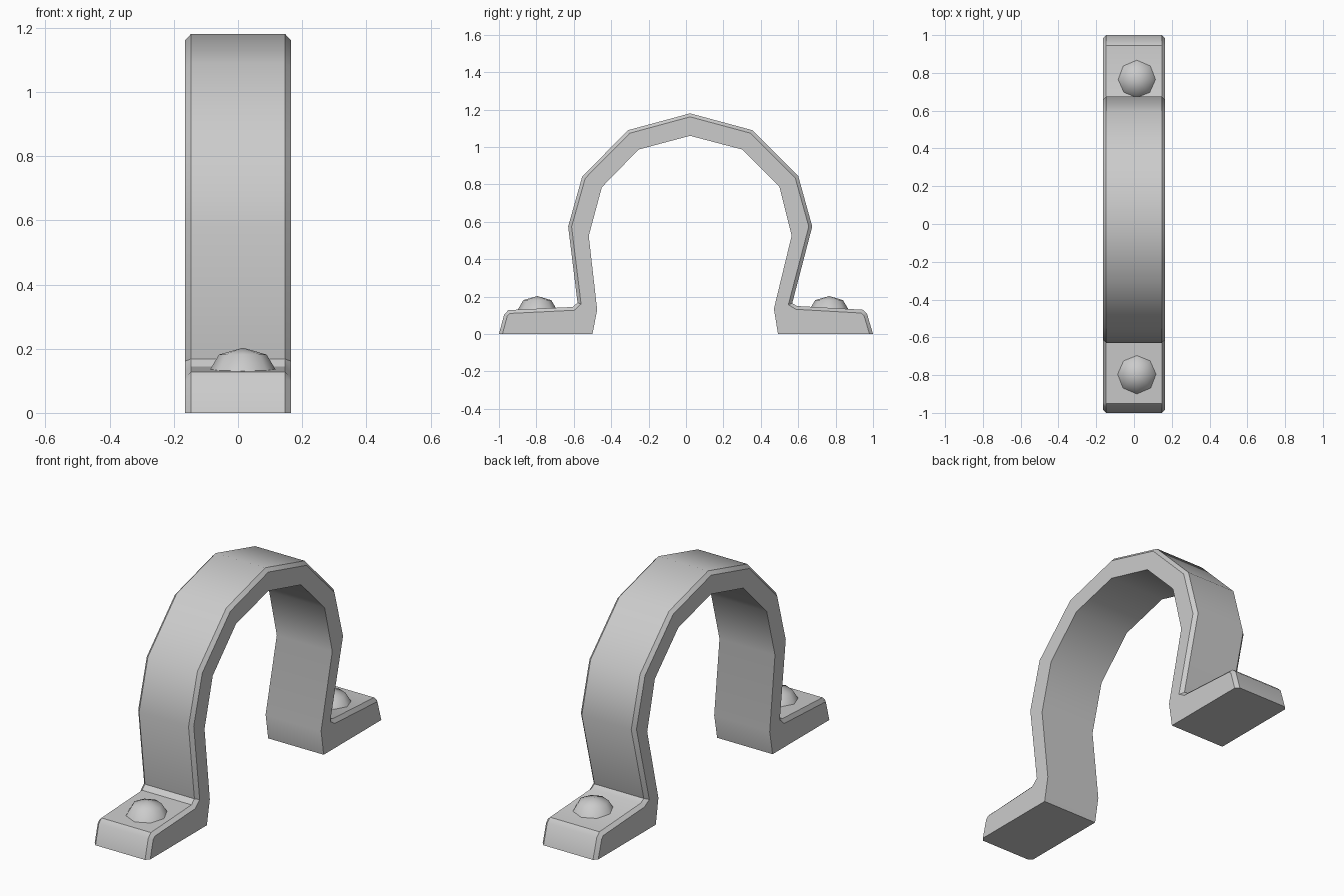
import bpy, bmesh, math
from mathutils import Matrix

if "Cube" in bpy.data.objects:
    bpy.data.objects.remove(bpy.data.objects["Cube"])

HALF_WIDTH = 0.165

# Side profile (y, z): outer line from back foot to front foot, then inner line
outer = [(-1.0, 0), (-0.972, 0.105), (-0.95, 0.128), (-0.605, 0.145), (-0.58, 0.168),
         (-0.63, 0.575), (-0.555, 0.842), (-0.31, 1.09), (0.022, 1.18), (0.355, 1.09),
         (0.60, 0.845), (0.675, 0.575), (0.568, 0.165), (0.593, 0.15), (0.945, 0.13),
         (0.968, 0.108), (1.0, 0)]
inner = [(0.492, 0), (0.47, 0.135), (0.565, 0.527), (0.50, 0.787), (0.30, 0.987),
         (0.022, 1.06), (-0.253, 0.987), (-0.45, 0.785), (-0.52, 0.525),
         (-0.475, 0.13), (-0.50, 0)]


def finish(name, bm, angle):
    bmesh.ops.recalc_face_normals(bm, faces=bm.faces[:])
    mesh = bpy.data.meshes.new(name)
    bm.to_mesh(mesh)
    bm.free()
    ob = bpy.data.objects.new(name, mesh)
    bpy.context.collection.objects.link(ob)
    bpy.ops.object.select_all(action='DESELECT')
    ob.select_set(True)
    bpy.context.view_layer.objects.active = ob
    bpy.ops.object.shade_smooth_by_angle(angle=math.radians(angle))
    return ob


# Strap: extruded profile with its outer rims bevelled
bm = bmesh.new()
points = outer + inner
rings = [[bm.verts.new((x, y, z)) for y, z in points] for x in (-HALF_WIDTH, HALF_WIDTH)]
n = len(points)
for i in range(n):
    j = (i + 1) % n
    bm.faces.new((rings[0][i], rings[0][j], rings[1][j], rings[1][i]))
bm.faces.new(rings[0])
bm.faces.new(rings[1])
bmesh.ops.recalc_face_normals(bm, faces=bm.faces[:])
rims = [bm.edges.get((r[i], r[i + 1])) for r in rings for i in range(len(outer) - 1)]
bmesh.ops.bevel(bm, geom=rims, offset=0.018, offset_type='OFFSET', segments=1,
                profile=0.5, affect='EDGES', clamp_overlap=True)
finish("pipe_strap", bm, 35)

# Bolt heads: low eight-sided domes on each foot
for name, y in (("front_bolt", -0.795), ("back_bolt", 0.765)):
    bm = bmesh.new()
    bmesh.ops.create_uvsphere(bm, u_segments=8, v_segments=4, radius=1)
    bmesh.ops.delete(bm, geom=[v for v in bm.verts if v.co.z < -0.1], context='VERTS')
    bm.transform(Matrix.Diagonal((0.105, 0.105, 0.073, 1)))
    ob = finish(name, bm, 50)
    ob.location = (0.015, y, 0.13)
